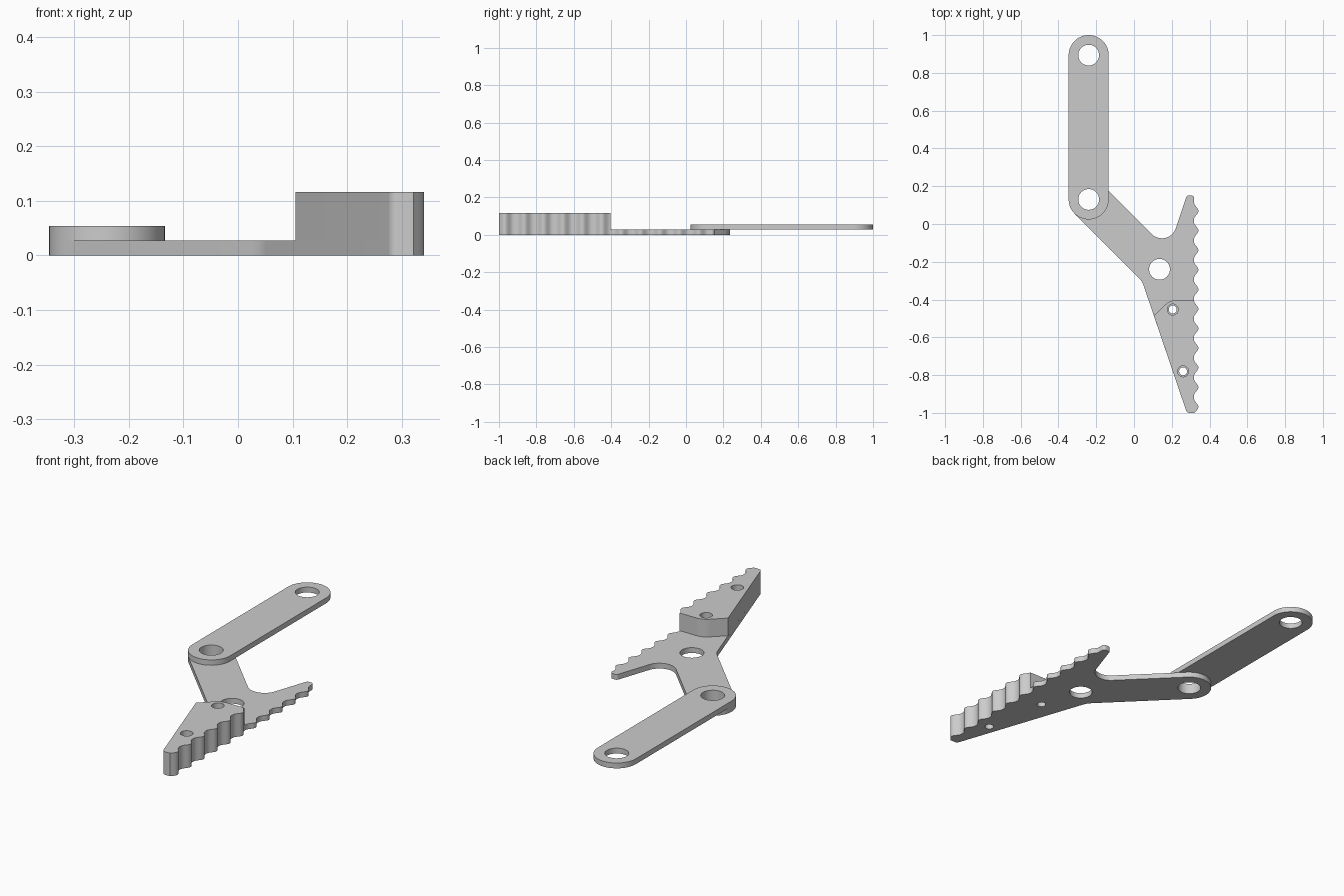
import bpy
from math import cos, sin, tan, pi, radians
from mathutils import Vector

if "Cube" in bpy.data.objects:
    bpy.data.objects.remove(bpy.data.objects["Cube"], do_unlink=True)

THICK = 0.027          # plate thickness
TOP = 0.116            # top of the jaw block
END_R, HOLE_R = 0.106, 0.055
PIVOT, FAR_END = (-0.24, 0.13), (-0.24, 0.894)
SCREWS = [(0.205, -0.453), (0.26, -0.78)]

grey = bpy.data.materials.new("light grey")
grey.use_nodes = True
colour = (0.6, 0.6, 0.6, 1)
grey.diffuse_color = colour
grey.node_tree.nodes["Principled BSDF"].inputs["Base Color"].default_value = colour


def arc(centre, r, start, end, n=24):
    angles = [radians(start + (end - start) * i / n) for i in range(n + 1)]
    return [(centre[0] + r * cos(a), centre[1] + r * sin(a)) for a in angles]


def circle(centre, r):
    return arc(centre, r, 0, 360, 40)[:-1]


def fillet(before, corner, after, r, n=10):
    """Points of a rounded corner between two neighbouring points."""
    b, c, a = Vector(before), Vector(corner), Vector(after)
    u, v = (b - c).normalized(), (a - c).normalized()
    half = abs(u.angle(v)) / 2
    centre = c + (u + v).normalized() * (r / sin(half))
    p, q = c + u * (r / tan(half)) - centre, c + v * (r / tan(half)) - centre
    return [tuple(centre + p.lerp(q, i / n).normalized() * r) for i in range(n + 1)]


def teeth(low, high):
    """Rounded gripping bumps running up the right edge."""
    pitch, first, points = 0.1037, -0.968, []
    steps = int((high - low) / 0.0065)
    for i in range(steps + 1):
        y = low + (high - low) * i / steps
        wave = 0.5 + 0.5 * cos(2 * pi * (y - first) / pitch)
        points.append((0.317 + 0.024 * wave ** 1.4, y))
    return points


def plate(name, outline, holes, bottom, top):
    """Extruded flat profile with holes."""
    curve = bpy.data.curves.new(name, "CURVE")
    curve.dimensions, curve.fill_mode = "2D", "BOTH"
    curve.extrude = (top - bottom) / 2
    for ring in [outline] + holes:
        spline = curve.splines.new("POLY")
        spline.points.add(len(ring) - 1)
        for point, (x, y) in zip(spline.points, ring):
            point.co = (x, y, 0, 1)
        spline.use_cyclic_u = True
    obj = bpy.data.objects.new(name, curve)
    bpy.context.collection.objects.link(obj)
    obj.location.z = (top + bottom) / 2
    bpy.ops.object.select_all(action="DESELECT")
    obj.select_set(True)
    bpy.context.view_layer.objects.active = obj
    bpy.ops.object.convert(target="MESH")
    obj = bpy.context.object
    bpy.ops.object.mode_set(mode="EDIT")
    bpy.ops.mesh.select_all(action="SELECT")
    bpy.ops.mesh.remove_doubles(threshold=0.0001)
    bpy.ops.mesh.normals_make_consistent(inside=False)
    bpy.ops.object.mode_set(mode="OBJECT")
    obj.data.materials.clear()
    obj.data.materials.append(grey)
    bpy.ops.object.shade_smooth_by_angle(angle=radians(35))


# Shared corners of the jaw
elbow, notch = (0.043, -0.303), (0.181, -0.141)
toe_left, toe_right = (0.28, -1.0), (0.321, -1.0)
tip_right, tip_left = (0.317, 0.152), (0.28, 0.152)
toe = fillet(elbow, toe_left, toe_right, 0.018) + [toe_right]

# Jaw plate: rounded pivot end, diagonal arm, toothed edge and notch
pivot_end = arc(PIVOT, END_R, 45, 225)
jaw = pivot_end + fillet(pivot_end[-1], elbow, toe_left, 0.1) + toe
jaw += teeth(-0.99, 0.125)
jaw += fillet((0.317, 0.125), tip_right, tip_left, 0.014)
jaw += fillet(tip_right, tip_left, notch, 0.014)
jaw += fillet(tip_left, notch, pivot_end[0], 0.077, 16)
plate("jaw_plate", jaw,
      [circle(PIVOT, HOLE_R), circle((0.135, -0.24), HOLE_R)]
      + [circle(s, 0.021) for s in SCREWS], 0, THICK)

# Raised jaw block on the lower half of the plate
shoulder, heel = (0.19, -0.403), (0.105, -0.485)
block = toe + teeth(-0.99, -0.403)
block += fillet(block[-1], shoulder, heel, 0.09) + [heel]
plate("jaw_block", block, [circle(s, 0.029) for s in SCREWS], THICK, TOP)

# Straight link lying on top of the pivot end
link = arc(FAR_END, END_R, 0, 180) + arc(PIVOT, END_R, 180, 360)
plate("link_bar", link, [circle(PIVOT, HOLE_R), circle(FAR_END, HOLE_R)],
      THICK, 2 * THICK)
